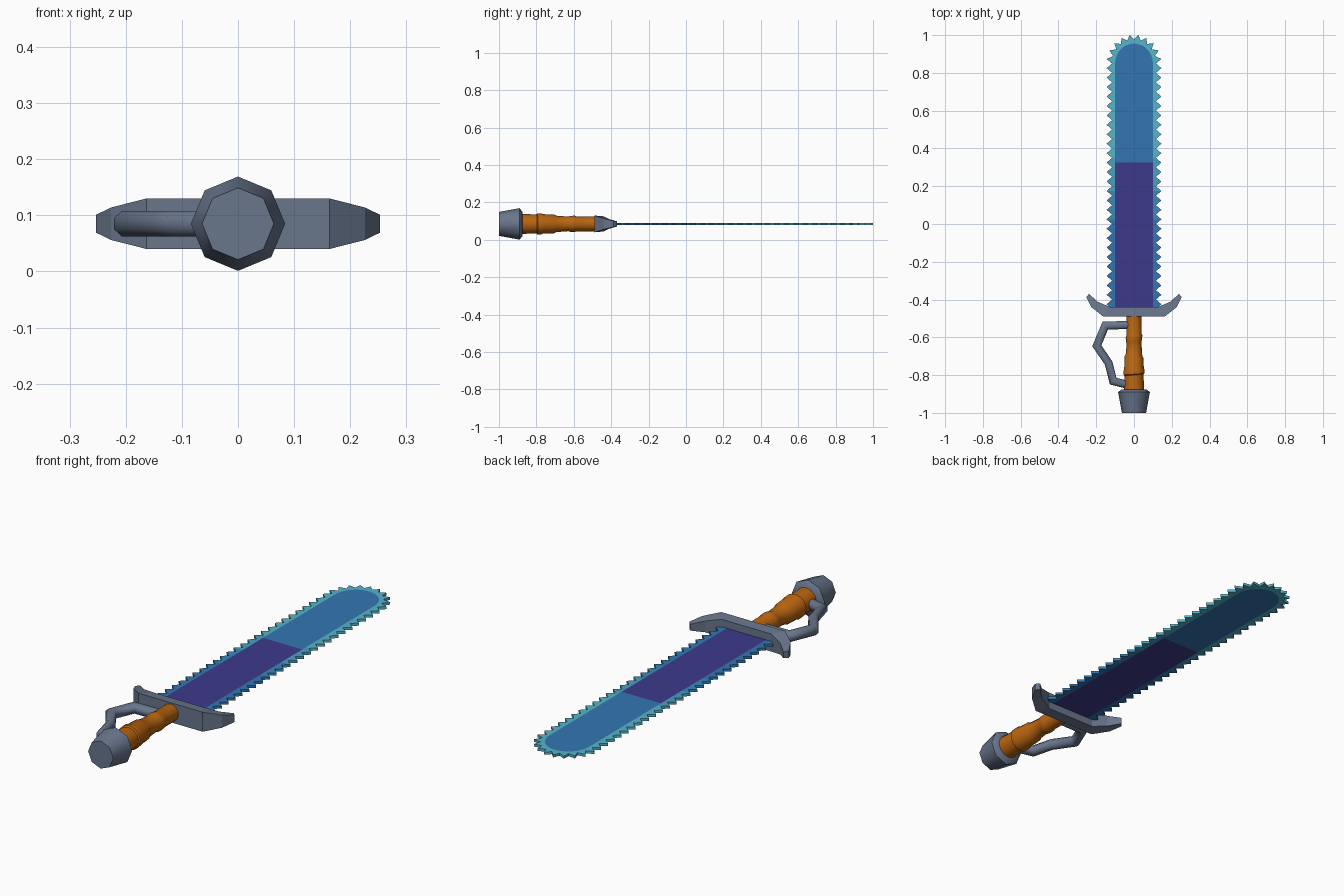
import bpy, bmesh, math

if "Cube" in bpy.data.objects:
    bpy.data.objects.remove(bpy.data.objects["Cube"])

ZC = 0.085  # height of the sword's long axis


def mat(name, r, g, b):
    m = bpy.data.materials.new(name)
    m.diffuse_color = (r, g, b, 1)
    m.use_nodes = True
    m.node_tree.nodes["Principled BSDF"].inputs["Base Color"].default_value = m.diffuse_color
    return m


STEEL = mat("grey_steel", 0.14, 0.18, 0.26)
LEATHER = mat("orange_leather", 0.49, 0.13, 0.005)
PURPLE = mat("deep_purple", 0.048, 0.042, 0.26)
BLUE = mat("blue", 0.032, 0.18, 0.45)
MID1 = mat("sea_blue", 0.043, 0.25, 0.48)
MID2 = mat("blue_teal", 0.065, 0.35, 0.54)
TEAL = mat("teal", 0.09, 0.46, 0.60)


def finish(name, bm, mats, smooth=None):
    bmesh.ops.recalc_face_normals(bm, faces=bm.faces)
    me = bpy.data.meshes.new(name)
    bm.to_mesh(me)
    bm.free()
    for m in mats:
        me.materials.append(m)
    ob = bpy.data.objects.new(name, me)
    bpy.context.collection.objects.link(ob)
    if smooth:
        bpy.ops.object.select_all(action='DESELECT')
        ob.select_set(True)
        bpy.context.view_layer.objects.active = ob
        bpy.ops.object.shade_smooth_by_angle(angle=math.radians(smooth))
    return ob


def loft(bm, rings):
    """Skin a list of equal-length point rings and cap both ends."""
    vs = [[bm.verts.new(p) for p in r] for r in rings]
    n = len(vs[0])
    for a, b in zip(vs, vs[1:]):
        for i in range(n):
            j = (i + 1) % n
            bm.faces.new((a[i], a[j], b[j], b[i]))
    bm.faces.new(vs[0])
    bm.faces.new(vs[-1])


def lathe(profile, sides):
    """Rings round the y axis; profile rows are (y, radius, slant)."""
    rings = []
    for y, r, slant in profile:
        ring = []
        for i in range(sides):
            a = 2 * math.pi * i / sides
            ring.append((r * math.cos(a), y + slant * math.cos(a), ZC + r * math.sin(a)))
        rings.append(ring)
    return rings


# Blade: core panel plus a saw-toothed rim that follows a rounded tip
Y0, Y1, STEP = -0.45, 0.85, 0.025
right = []  # (inner point, outer point) from guard to tip
for i in range(52):
    y = Y0 + i * STEP
    right.append(((0.10, y), (0.145 if i % 2 else 0.116, y)))
for i in range(11):
    a = math.radians(9 * i)
    c, s = math.cos(a), math.sin(a)
    rx, ry = (0.147, 0.152) if i % 2 else (0.116, 0.127)
    right.append(((0.10 * c, Y1 + 0.105 * s), (rx * c, Y1 + ry * s)))
left = [tuple((-x, y) for x, y in pair) for pair in right[:-1]]
path = right + left[::-1]

bm = bmesh.new()
inner = [bm.verts.new((*p[0], ZC)) for p in path]
outer = [bm.verts.new((*p[1], ZC)) for p in path]
n = len(path)
for i in range(n - 1):
    f = bm.faces.new((inner[i], outer[i], outer[i + 1], inner[i + 1]))
    y = f.calc_center_median().y
    f.material_index = 1 if y < 0.02 else 2 if y < 0.18 else 3 if y < 0.34 else 4
for i in range(n // 2):
    quad = [inner[i], inner[i + 1], inner[n - 2 - i], inner[n - 1 - i]]
    if quad[1] is quad[2]:
        quad.pop(2)
    f = bm.faces.new(quad)
    f.material_index = 0 if f.calc_center_median().y < 0.325 else 1
blade = finish("blade", bm, [PURPLE, BLUE, MID1, MID2, TEAL])
sol = blade.modifiers.new("thickness", 'SOLIDIFY')
sol.thickness = 0.012
sol.offset = 0

# Cross guard: stations of (x, front y, back y, half height), mirrored
half = [(0.163, 0.125, -0.49, -0.44, 0.045),
        (0.226, 0.192, -0.44, -0.412, 0.029),
        (0.253, 0.238, -0.387, -0.37, 0.016)]
stations = [(-a, -b, f, k, h) for a, b, f, k, h in half[::-1]] + half
bm = bmesh.new()
loft(bm, [[(xf, yf, ZC - h), (xb, yb, ZC - h * 0.9),
           (xb, yb, ZC + h * 0.9), (xf, yf, ZC + h)]
          for xf, xb, yf, yb, h in stations])
finish("cross_guard", bm, [STEEL])

# Grip: stepped leather wraps with slightly slanted edges
grip = [(-0.90, 0.055, 0), (-0.80, 0.050, 0.004), (-0.795, 0.056, 0.004),
        (-0.775, 0.056, 0.004), (-0.765, 0.052, 0.004), (-0.705, 0.050, -0.004),
        (-0.695, 0.044, -0.004), (-0.63, 0.039, 0.006), (-0.615, 0.043, 0.006),
        (-0.595, 0.044, 0.006), (-0.585, 0.040, 0.006), (-0.48, 0.040, 0)]
bm = bmesh.new()
loft(bm, lathe(grip, 12))
finish("grip", bm, [LEATHER], 35)

# Pommel: octagonal flared cap
bm = bmesh.new()
loft(bm, lathe([(-1.0, 0.064, 0), (-0.89, 0.084, 0), (-0.875, 0.066, 0)], 8))
finish("pommel", bm, [STEEL], 50)

# Knuckle bow: bent bar on the left, mitred at each corner
pts = [(-0.02, -0.535), (-0.152, -0.537), (-0.197, -0.645),
       (-0.135, -0.735), (-0.110, -0.832), (-0.02, -0.855)]
R = 0.023
rings = []
for i, (x, y) in enumerate(pts):
    def normal(a, b):
        dx, dy = b[0] - a[0], b[1] - a[1]
        d = math.hypot(dx, dy)
        return -dy / d, dx / d
    n1 = normal(pts[max(i - 1, 0)], pts[max(i, 1)])
    n2 = normal(pts[min(i, len(pts) - 2)], pts[min(i + 1, len(pts) - 1)])
    mx, my = n1[0] + n2[0], n1[1] + n2[1]
    k = 2 / (mx * mx + my * my)  # mitre length
    ring = []
    for j in range(8):
        a = math.radians(45 * j + 22.5)
        u = R * math.cos(a) * k
        ring.append((x + mx * u, y + my * u, ZC + R * math.sin(a) * 1.08))
    rings.append(ring)
bm = bmesh.new()
loft(bm, rings)
finish("knuckle_bow", bm, [STEEL], 50)
